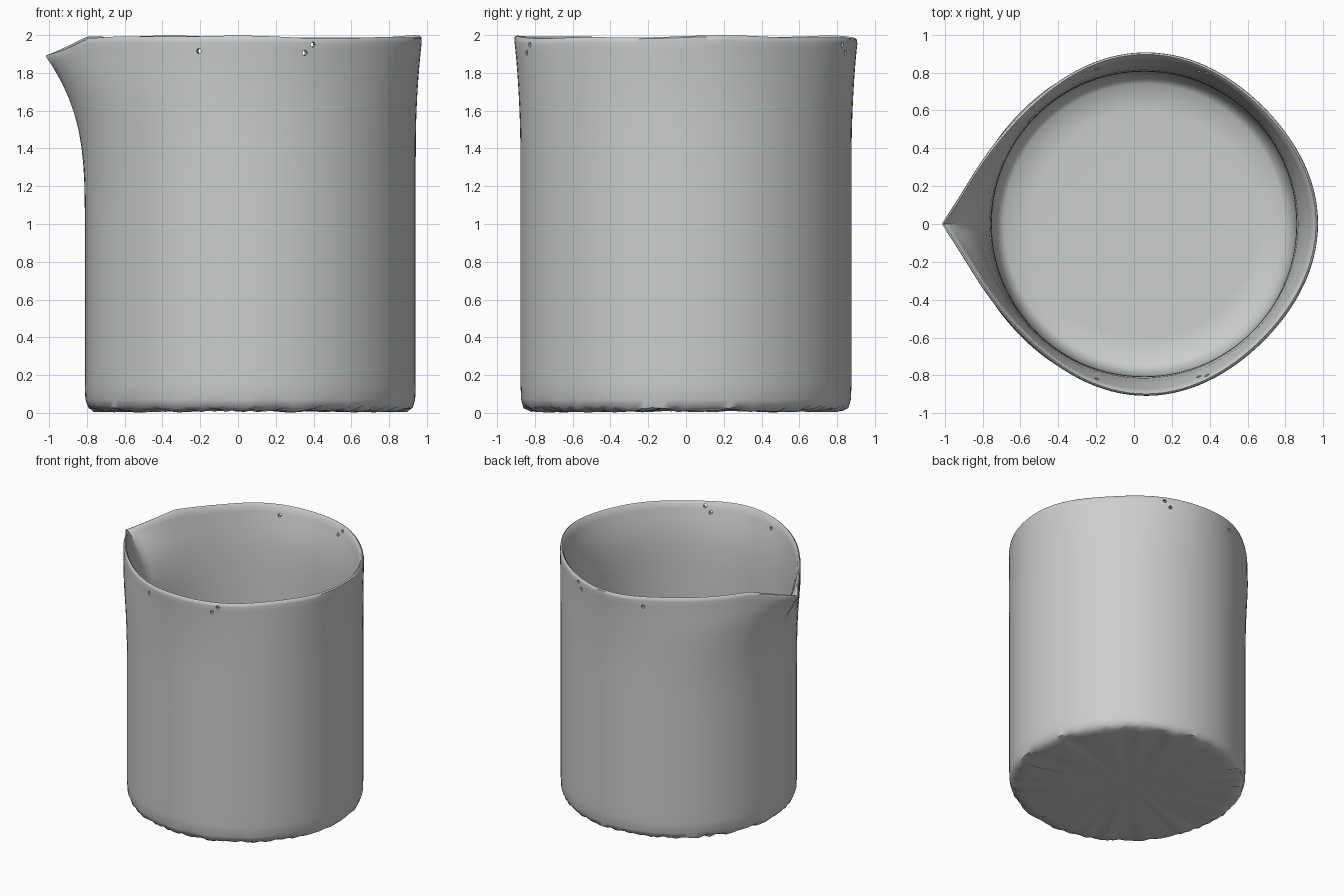
import bpy, bmesh, math, random
from mathutils import Vector

cube = bpy.data.objects.get("Cube")
if cube:
    bpy.data.objects.remove(cube, do_unlink=True)
random.seed(4)
SEGMENTS = 120
CENTRE_X = 0.065

glass = bpy.data.materials.new("pale grey")
glass.use_nodes = True
colour = (0.6, 0.615, 0.61, 1)
glass.diffuse_color = colour
glass.node_tree.nodes["Principled BSDF"].inputs["Base Color"].default_value = colour


def wall_point(angle, radius, z, inner):
    """Point on the wall, with the flared rim and the pouring spout applied."""
    off = abs(math.pi - angle % math.tau)              # angle away from the spout
    high = max(0, z / 2)
    dip = 0.095 * max(0, 1 - off / 0.36)
    wave = 0.006 * math.sin(3 * angle + 1) + 0.004 * math.sin(7 * angle)
    z += (wave - dip) * high ** 12
    lift = min(1, max(0, (z - 1) / 0.89)) ** 3
    radius += 0.185 * lift * math.exp(-off / (0.23 + 0.3 * (1 - lift)))
    flare = max(0, (z - 1.4) / 0.6) ** 2
    radius += flare * (0.018 + 0.018 * math.cos(4 * angle))
    shift = -0.012 * (1 - high ** 12) if inner else 0
    return Vector((CENTRE_X + shift + radius * math.cos(angle), radius * math.sin(angle), z))


# Profile: underside, outer wall, thin rim, inner wall, floor
outer = [(0.4, 0.012), (0.76, 0.01), (0.83, 0.012), (0.86, 0.03), (0.873, 0.07)]
outer += [(0.876, 0.15 + 0.09 * i) for i in range(20)]
outer += [(0.876, 1.92), (0.876, 1.96), (0.872, 1.983)]
inner = [(0.862, 1.99), (0.85, 1.975), (0.842, 1.93), (0.83, 1.86), (0.815, 1.77), (0.806, 1.65)]
inner += [(0.805, 1.5 - 0.12 * i) for i in range(11)]
inner += [(0.795, 0.2), (0.775, 0.13), (0.74, 0.095), (0.6, 0.085), (0.3, 0.085)]

bm = bmesh.new()
rings = []
for profile, is_inner in ((outer, False), (inner, True)):
    for radius, z in profile:
        ring = []
        for i in range(SEGMENTS):
            p = wall_point(math.tau * i / SEGMENTS, radius, z, is_inner)
            if not is_inner and 0.005 < z < 0.05 and radius > 0.7:   # uneven base edge
                p.z += random.uniform(-0.008, 0.012)
            ring.append(bm.verts.new(p))
        rings.append(ring)
for low, high in zip(rings, rings[1:]):
    for i in range(SEGMENTS):
        j = (i + 1) % SEGMENTS
        bm.faces.new((low[i], low[j], high[j], high[i]))
for ring, z in ((rings[0], 0.012), (rings[-1], 0.085)):
    hub = bm.verts.new((CENTRE_X, 0, z))
    for i in range(SEGMENTS):
        bm.faces.new((ring[i], ring[(i + 1) % SEGMENTS], hub))
bmesh.ops.recalc_face_normals(bm, faces=bm.faces)
mesh = bpy.data.meshes.new("beaker")
bm.to_mesh(mesh)
bm.free()
beaker = bpy.data.objects.new("beaker", mesh)
mesh.materials.append(glass)
bpy.context.collection.objects.link(beaker)

# Small chips pierced through the wall just below the rim
bm = bmesh.new()
for x, z in ((-0.21, 1.915), (0.36, 1.905), (0.41, 1.95)):
    for side in (-1, 1):
        spot = Vector((x, side * 0.86, z))
        out = Vector((x - CENTRE_X, side * 0.86, 0))
        turn = out.to_track_quat('Z', 'Y').to_matrix().to_4x4()
        turn.translation = spot
        bmesh.ops.create_cone(bm, cap_ends=True, segments=8, radius1=0.014,
                              radius2=0.014, depth=0.3, matrix=turn)
cut_mesh = bpy.data.meshes.new("chip_cutter")
bm.to_mesh(cut_mesh)
bm.free()
cut_mesh.materials.append(glass)
cutter = bpy.data.objects.new("chip_cutter", cut_mesh)
bpy.context.collection.objects.link(cutter)
cutter.hide_render = True
cutter.hide_viewport = True
chips = beaker.modifiers.new("chips", 'BOOLEAN')
chips.operation = 'DIFFERENCE'
chips.solver = 'EXACT'
chips.object = cutter

bpy.ops.object.select_all(action='DESELECT')
beaker.select_set(True)
bpy.context.view_layer.objects.active = beaker
bpy.ops.object.shade_smooth_by_angle(angle=math.radians(50))
